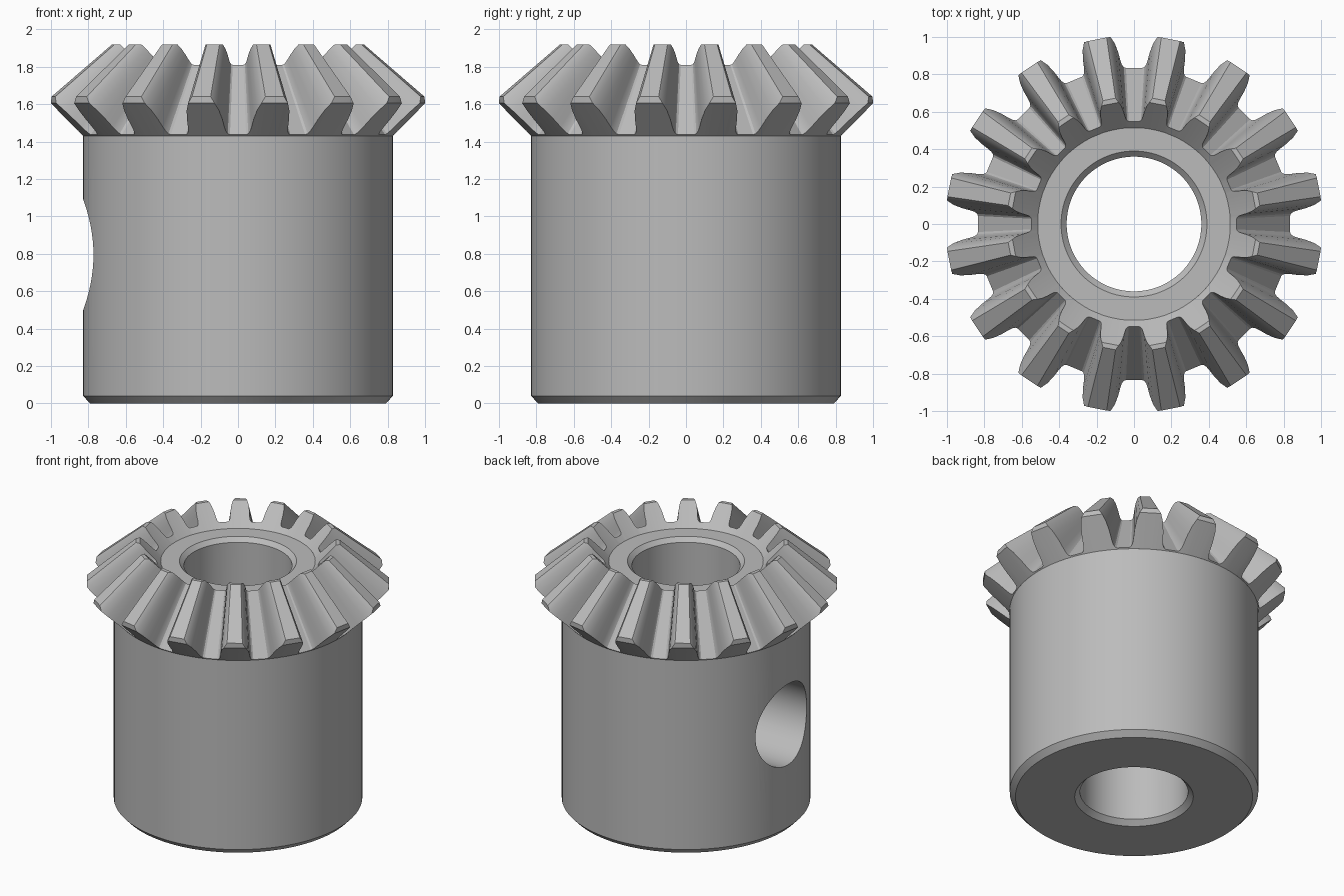
import bpy, bmesh, math
from mathutils import Vector, Matrix

cube = bpy.data.objects.get("Cube")
if cube:
    bpy.data.objects.remove(cube, do_unlink=True)

TEETH = 16
TIP_RADIUS, TIP_HEIGHT = 1.008, 1.92

steel = bpy.data.materials.new("grey steel")
steel.use_nodes = True
grey = (0.5, 0.5, 0.5, 1)
steel.diffuse_color = grey
steel.node_tree.nodes["Principled BSDF"].inputs["Base Color"].default_value = grey


def add_object(name, bm):
    bmesh.ops.remove_doubles(bm, verts=bm.verts, dist=0.0002)
    bmesh.ops.recalc_face_normals(bm, faces=bm.faces)
    mesh = bpy.data.meshes.new(name)
    bm.to_mesh(mesh)
    bm.free()
    mesh.materials.append(steel)
    obj = bpy.data.objects.new(name, mesh)
    bpy.context.collection.objects.link(obj)
    return obj


def sweep_round(name, columns):
    """Join closed (radius, height) loops, given as (angle, loop), around z."""
    bm = bmesh.new()
    rings = [[bm.verts.new((r * math.cos(a), r * math.sin(a), z)) for r, z in loop]
             for a, loop in columns]
    for i, ring in enumerate(rings):
        after = rings[(i + 1) % len(rings)]
        for j in range(len(ring)):
            k = (j + 1) % len(ring)
            bm.faces.new((ring[j], after[j], after[k], ring[k]))
    return add_object(name, bm)


def smooth(obj, degrees):
    bpy.ops.object.select_all(action='DESELECT')
    obj.select_set(True)
    bpy.context.view_layer.objects.active = obj
    bpy.ops.object.shade_smooth_by_angle(angle=math.radians(degrees))


# Hub: chamfered cylinder with a bore and a conical shoulder under the teeth
hub_loop = [(0.395, 0), (0.79, 0), (0.828, 0.04), (0.828, 1.43),
            (0.515, 1.775), (0.39, 1.775), (0.36, 1.745), (0.36, 0.035)]
SIDES = 128
hub = sweep_round("hub", [(math.tau * i / SIDES, hub_loop) for i in range(SIDES)])

# Set screw hole through one wall
bm = bmesh.new()
bmesh.ops.create_cone(bm, cap_ends=True, segments=64, radius1=0.297, radius2=0.297, depth=1,
                      matrix=Matrix.Translation((-0.55, 0, 0.795)) @ Matrix.Rotation(math.pi / 2, 4, 'Y'))
cutter = add_object("screw_hole_cutter", bm)
cutter.hide_render = True
cutter.hide_viewport = True
cut = hub.modifiers.new("screw hole", 'BOOLEAN')
cut.operation = 'DIFFERENCE'
cut.solver = 'EXACT'
cut.object = cutter
depsgraph = bpy.context.evaluated_depsgraph_get()
hub.data = bpy.data.meshes.new_from_object(hub.evaluated_get(depsgraph))
hub.modifiers.clear()
bpy.data.objects.remove(cutter, do_unlink=True)
smooth(hub, 25)

# Bevel teeth: root and tip corners at the outer and inner ends
outer_root, outer_tip = Vector((0.835, 1.437)), Vector((1.027, 1.624))
inner_root, inner_tip = Vector((0.55, 1.81)), Vector((0.666, 1.932))


def tooth_loop(t):
    """Radial section at height t of the tooth, with the tip corners trimmed."""
    p, q = outer_root.lerp(outer_tip, t), inner_root.lerp(inner_tip, t)
    a = b = p
    c = d = q
    if p.x > TIP_RADIUS:
        a = outer_root.lerp(outer_tip, (TIP_RADIUS - outer_root.x) / (outer_tip.x - outer_root.x))
        b = p.lerp(q, (p.x - TIP_RADIUS) / (p.x - q.x))
    if q.y > TIP_HEIGHT:
        d = inner_root.lerp(inner_tip, (TIP_HEIGHT - inner_root.y) / (inner_tip.y - inner_root.y))
        c = q.lerp(p, (q.y - TIP_HEIGHT) / (q.y - p.y))
    return [(0.828, 1.43), a, b, c, d, (0.515, 1.775)]


# Flank: degrees from the tooth centre, and height
flank = [(2.9, 1), (4.1, 0.9), (5.2, 0.7), (6.0, 0.45), (6.5, 0.22),
         (6.9, 0.1), (7.5, 0.03), (8.3, 0)]
profile = [(-a, t) for a, t in reversed(flank)] + flank
columns = []
for i in range(TEETH):
    centre = 360 * (i + 0.5) / TEETH
    columns += [(math.radians(centre + a), tooth_loop(t)) for a, t in profile]
teeth = sweep_round("bevel_teeth", columns)
smooth(teeth, 28)
